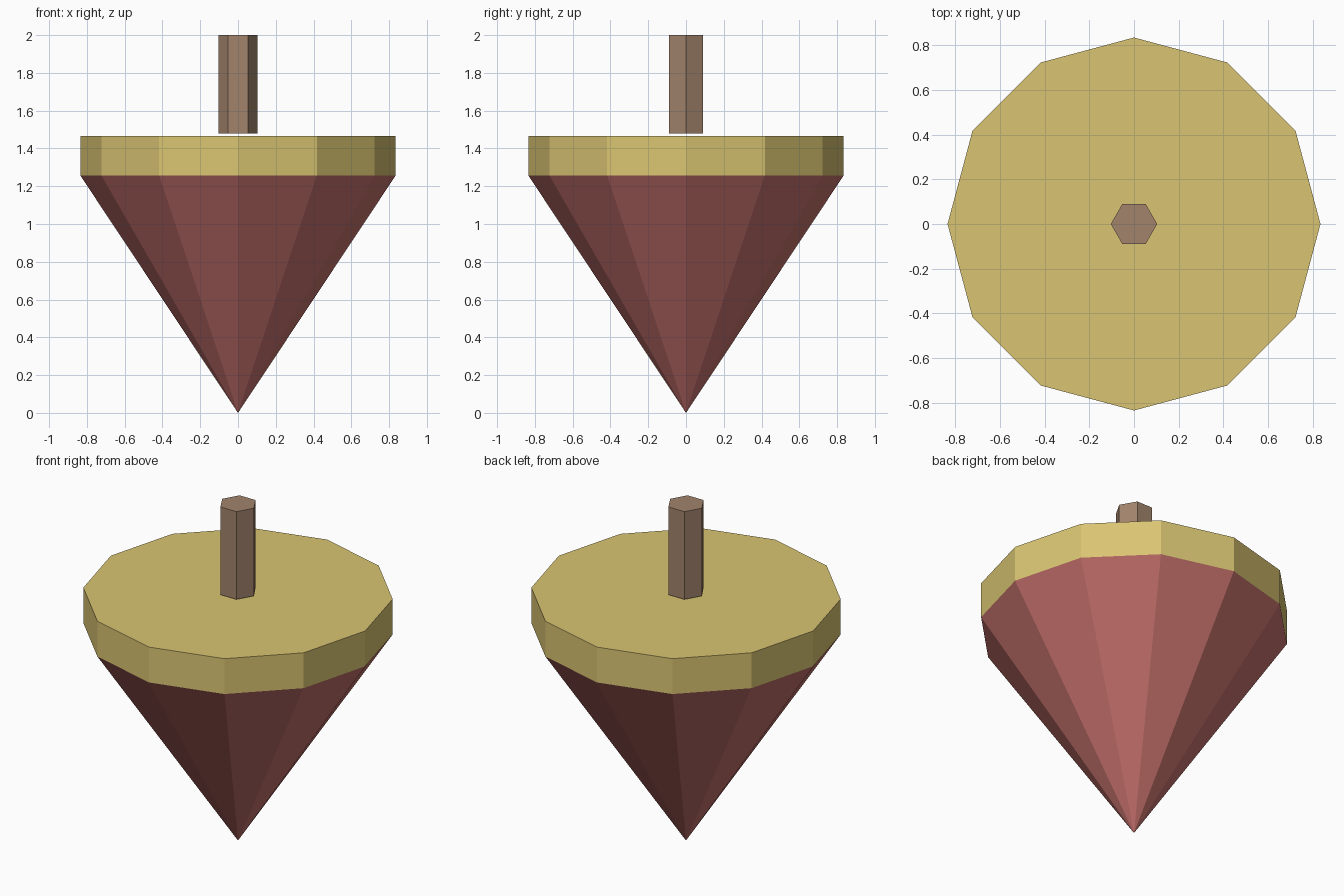
import bpy
import math

if "Cube" in bpy.data.objects:
    bpy.data.objects.remove(bpy.data.objects["Cube"])


def material(name, color):
    mat = bpy.data.materials.new(name)
    mat.diffuse_color = (*color, 1.0)
    mat.use_nodes = True
    mat.node_tree.nodes["Principled BSDF"].inputs["Base Color"].default_value = mat.diffuse_color
    return mat


def prism(name, sides, r_bottom, r_top, z0, z1, mat):
    """Flat-faced cone or cylinder between two heights, with a corner on +x."""
    bpy.ops.mesh.primitive_cone_add(
        vertices=sides, radius1=r_bottom, radius2=r_top, depth=z1 - z0,
        location=(0, 0, (z0 + z1) / 2),
        rotation=(0, 0, math.pi / 2))
    obj = bpy.context.object
    obj.name = name
    obj.data.materials.append(mat)
    return obj


red = material("dusty red", (0.54, 0.16, 0.145))
gold = material("muted gold", (0.70, 0.56, 0.17))
brown = material("wood brown", (0.36, 0.23, 0.15))

# Pointed body, rim disc and the handle hovering just above it
prism("body_cone", 12, 0.0, 0.835, 0.0, 1.257, red)
prism("rim_disc", 12, 0.835, 0.835, 1.257, 1.467, gold)
prism("handle", 6, 0.104, 0.104, 1.479, 2.0, brown)
